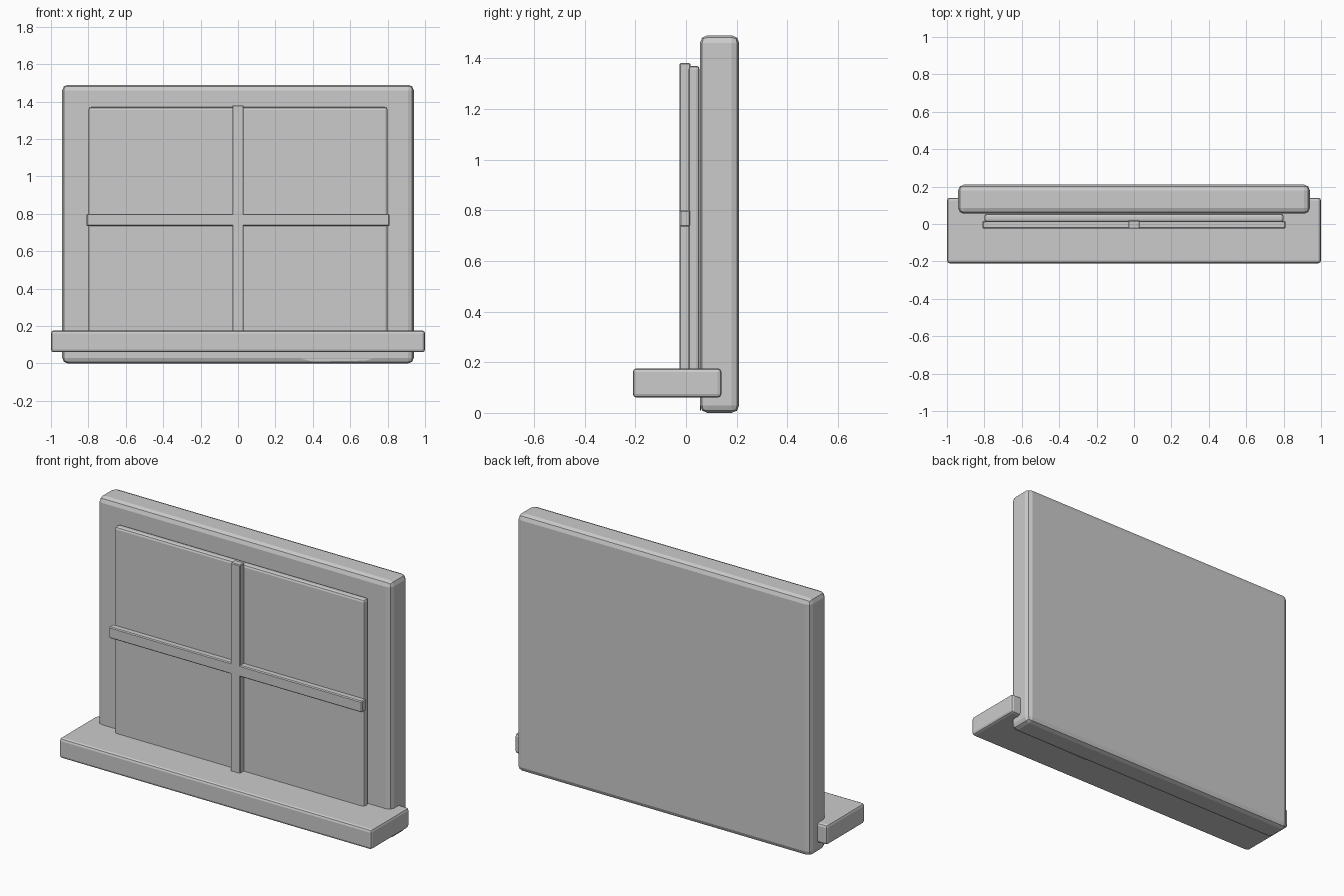
import bpy
import bmesh

cube = bpy.data.objects.get("Cube")
if cube:
    bpy.data.objects.remove(cube, do_unlink=True)

grey = bpy.data.materials.new("plain grey")
grey.use_nodes = True
color = (0.6, 0.6, 0.6, 1)
grey.diffuse_color = color
grey.node_tree.nodes["Principled BSDF"].inputs["Base Color"].default_value = color


def add_object(name, bm):
    mesh = bpy.data.meshes.new(name)
    bm.to_mesh(mesh)
    bm.free()
    mesh.materials.append(grey)
    obj = bpy.data.objects.new(name, mesh)
    bpy.context.collection.objects.link(obj)
    return obj


def block(name, half_x, y, z, bevel, segments=2):
    """Box centred on x with rounded edges, given its y and z ranges."""
    bm = bmesh.new()
    bmesh.ops.create_cube(bm, size=1)
    for v in bm.verts:
        v.co.x *= 2 * half_x
        v.co.y = y[1] if v.co.y > 0 else y[0]
        v.co.z = z[1] if v.co.z > 0 else z[0]
    bmesh.ops.bevel(bm, geom=bm.edges[:], offset=bevel, segments=segments,
                    profile=0.5, affect='EDGES')
    return add_object(name, bm)


# Window body, glass panel and sill
block("window_frame", 0.94, (0.055, 0.21), (0.0, 1.49), 0.03)
block("window_pane", 0.80, (0.01, 0.054), (0.12, 1.37), 0.014)
block("window_sill", 1.0, (-0.21, 0.14), (0.06, 0.176), 0.015)

# Crossing glazing bars
block("vertical_bar", 0.03, (-0.025, 0.018), (0.12, 1.38), 0.004, 1)
block("horizontal_bar", 0.81, (-0.025, 0.016), (0.735, 0.80), 0.005, 1)

# Thin sliver hanging below the sill
bm = bmesh.new()
outline = [(0.28, 0.04), (0.40, 0.01), (0.68, 0.015), (0.88, 0.065), (0.28, 0.065)]
face = bm.faces.new([bm.verts.new((x, 0.056, z)) for x, z in outline])
extruded = bmesh.ops.extrude_face_region(bm, geom=[face])
for item in extruded["geom"]:
    if isinstance(item, bmesh.types.BMVert):
        item.co.y += 0.003
bmesh.ops.recalc_face_normals(bm, faces=bm.faces[:])
add_object("under_sill_sliver", bm)
